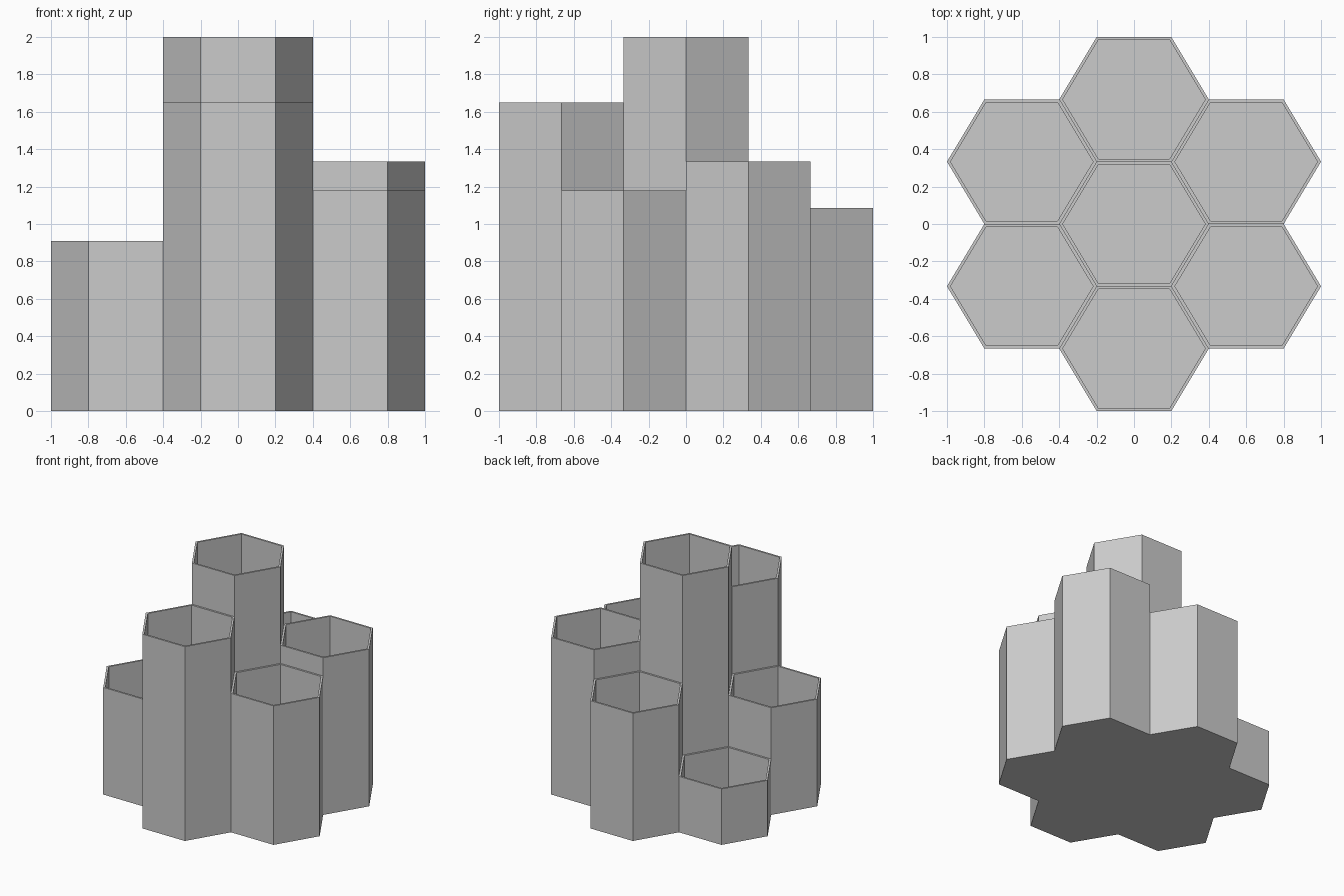
import bpy
import bmesh

cube = bpy.data.objects.get("Cube")
if cube:
    bpy.data.objects.remove(cube, do_unlink=True)

# One plain grey for every tube
grey = bpy.data.materials.new("plain_grey")
grey.use_nodes = True
colour = (0.6, 0.6, 0.6, 1)
grey.diffuse_color = colour
grey.node_tree.nodes["Principled BSDF"].inputs["Base Color"].default_value = colour

HALF_W, HALF_D = 0.4, 0.333   # hexagon half width and half depth
INNER = 0.953                 # inner outline relative to the outer one
FLOOR = 0.02
HEX = [(1, 0), (0.5, 1), (-0.5, 1), (-1, 0), (-0.5, -1), (0.5, -1)]


def hex_tube(name, x, y, height):
    """Open-topped hexagonal tube with thin walls and a floor."""
    bm = bmesh.new()

    def ring(scale, z):
        return [bm.verts.new((px * HALF_W * scale, py * HALF_D * scale, z)) for px, py in HEX]

    rings = [ring(1, 0), ring(1, height), ring(INNER, height), ring(INNER, FLOOR)]
    bm.faces.new(rings[0][::-1])
    bm.faces.new(rings[-1])
    for low, high in zip(rings, rings[1:]):
        for i in range(6):
            j = (i + 1) % 6
            bm.faces.new((low[i], low[j], high[j], high[i]))
    bmesh.ops.recalc_face_normals(bm, faces=bm.faces)
    mesh = bpy.data.meshes.new(name)
    bm.to_mesh(mesh)
    bm.free()
    mesh.materials.append(grey)
    tube = bpy.data.objects.new(name, mesh)
    tube.location = (x, y, 0)
    bpy.context.collection.objects.link(tube)


# Centre tube and the six around it, each with its own height
SIDE_X, SIDE_Y = 1.5 * HALF_W, HALF_D
hex_tube("center_tube", 0, 0, 2.0)
hex_tube("front_tube", 0, -2 * HALF_D, 1.65)
hex_tube("back_tube", 0, 2 * HALF_D, 1.085)
hex_tube("front_left_tube", SIDE_X, -SIDE_Y, 1.18)
hex_tube("back_left_tube", SIDE_X, SIDE_Y, 1.335)
hex_tube("front_right_tube", -SIDE_X, -SIDE_Y, 0.91)
hex_tube("back_right_tube", -SIDE_X, SIDE_Y, 0.475)
